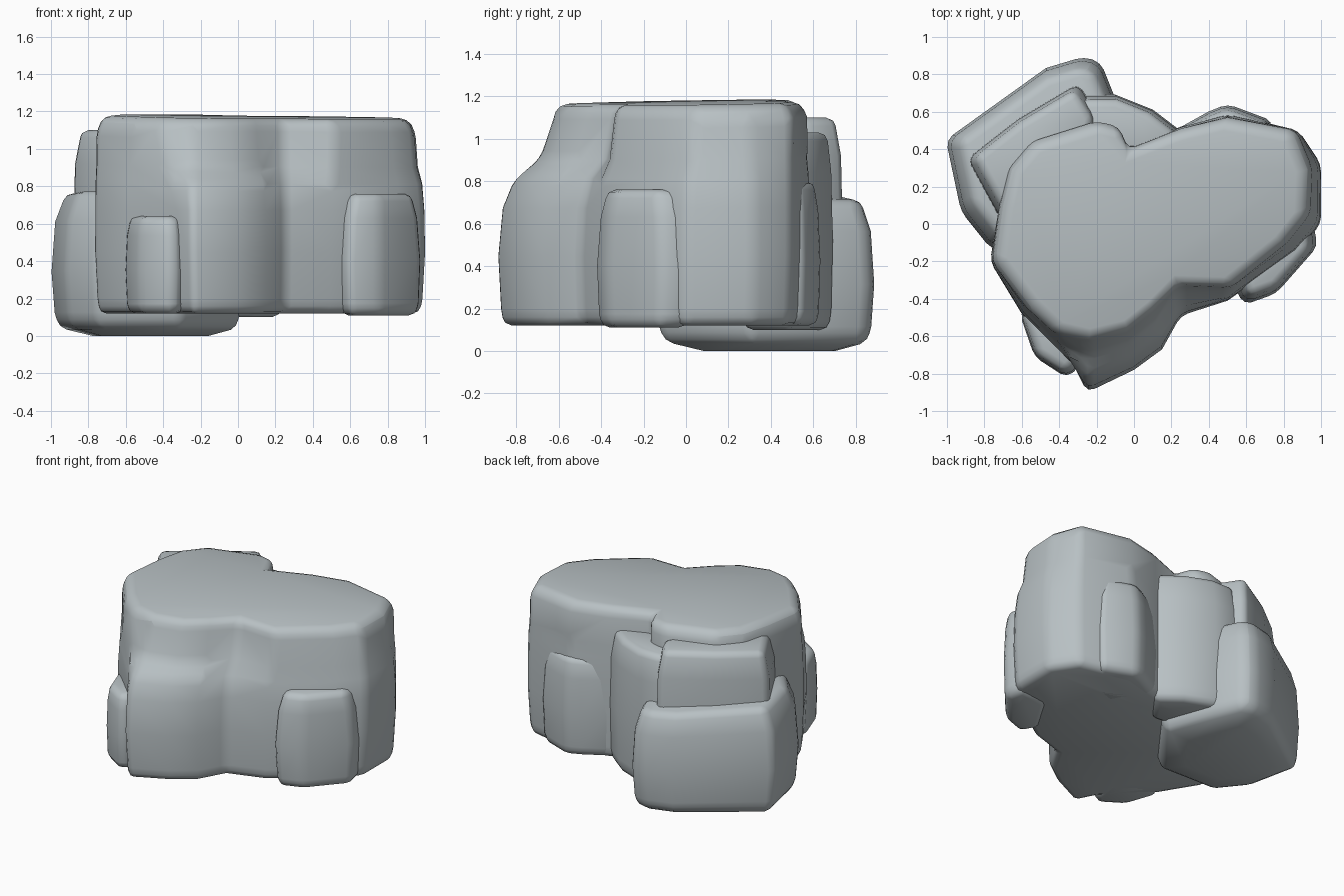
import bpy, bmesh, math

if "Cube" in bpy.data.objects:
    bpy.data.objects.remove(bpy.data.objects["Cube"])

stone = bpy.data.materials.new("blue grey stone")
stone.diffuse_color = (0.48, 0.53, 0.55, 1)
stone.use_nodes = True
stone.node_tree.nodes["Principled BSDF"].inputs["Base Color"].default_value = stone.diffuse_color


def rock(name, low, high, levels, tilt=(0, 0), bevel=0.04):
    """Loft a boulder: each level is (z, blend low->high outline, scale about centre)."""
    n = len(low)
    cx = sum(p[0] for p in low) / n
    cy = sum(p[1] for p in low) / n
    bm = bmesh.new()
    rings = []
    z0, z1 = levels[0][0], levels[-1][0]
    for z, t, s in levels:
        ring = []
        for (ax, ay), (bx, by) in zip(low, high):
            x = cx + (ax + (bx - ax) * t - cx) * s
            y = cy + (ay + (by - ay) * t - cy) * s
            lift = (tilt[0] * (x - cx) + tilt[1] * (y - cy)) * (z - z0) / (z1 - z0)
            ring.append(bm.verts.new((x, y, z + lift)))
        rings.append(ring)
    for a, b in zip(rings, rings[1:]):
        for i in range(n):
            j = (i + 1) % n
            bm.faces.new((a[i], a[j], b[j], b[i]))
    bm.faces.new(rings[0][::-1])
    bm.faces.new(rings[-1])
    bmesh.ops.recalc_face_normals(bm, faces=bm.faces)
    me = bpy.data.meshes.new(name)
    bm.to_mesh(me)
    bm.free()
    me.materials.append(stone)
    ob = bpy.data.objects.new(name, me)
    bpy.context.collection.objects.link(ob)
    bev = ob.modifiers.new("worn edges", 'BEVEL')
    bev.width = bevel
    bev.segments = 2
    bev.limit_method = 'ANGLE'
    bev.angle_limit = math.radians(25)
    for p in me.polygons:
        p.use_smooth = True
    return ob


def block(name, pts, z0, z1, taper=0.9, tilt=(0, 0), bevel=0.04):
    """Simple boulder with rounded shoulders and a slightly narrower foot."""
    h = z1 - z0
    return rock(name, pts, pts, [(z0, 0, 0.9), (z0 + 0.1 * h, 0, 0.97), (z0 + 0.45 * h, 0, 1.01),
                                 (z1 - 0.2 * h, 0, (1 + taper) / 2), (z1, 0, taper - 0.08)], tilt, bevel)


# Main two-lobed boulder with a bulging lower front
low = [(-.03, .41), (.25, .52), (.5, .59), (.88, .5), (1.0, .32), (1.0, 0), (.87, -.15),
       (.5, -.41), (.25, -.49), (.15, -.67), (0, -.78), (-.25, -.9), (-.32, -.76),
       (-.6, -.48), (-.77, -.2), (-.72, .1), (-.68, .3), (-.55, .45), (-.2, .55), (-.08, .52)]
high = [(-.03, .40), (.25, .51), (.5, .57), (.87, .5), (.95, .3), (.94, .05), (.82, -.1),
        (.52, -.34), (.24, -.33), (.1, -.47), (-.04, -.58), (-.25, -.63), (-.42, -.59),
        (-.57, -.45), (-.76, -.2), (-.72, .1), (-.67, .3), (-.55, .44), (-.2, .55), (-.08, .52)]
rock("main_boulder", low, high,
     [(.12, 0, .97), (.2, 0, .985), (.45, 0, 1), (.68, .08, 1), (.82, .3, 1), (.91, .75, 1),
      (1.1, 1, 1), (1.17, 1, .95)], tilt=(-.014, .018))

# Large low boulder at the back left, with a rounded underside
low_pts = [(-1.0, .45), (-.92, .07), (-.76, -.13), (-.3, -.14), (.03, .3), (-.1, .66),
           (-.18, .86), (-.27, .89), (-.47, .83)]
rock("back_left_low_boulder", low_pts, low_pts,
     [(0, 0, .6), (.045, 0, .94), (.12, 0, .98), (.33, 0, 1.01), (.59, 0, .975), (.74, 0, .87)],
     (-.05, -.05), .05)

# Taller slab standing on it
block("back_left_slab", [(-.89, .35), (-.7, .0), (-.3, .1), (-.19, .58), (-.3, .75), (-.62, .56)],
      .2, 1.1, .98)

# Rock filling the notch at the back
block("back_notch_rock", [(-.5, .3), (.1, .25), (.27, .48), (.1, .61), (-.1, .69), (-.3, .69)],
      .1, 1.03, .94)

# Small rocks around the foot
block("back_right_rock", [(.22, .5), (.4, .2), (.7, .3), (.74, .55), (.5, .64), (.4, .6)],
      .12, .8, .9)
block("front_right_rock", [(.52, -.3), (.59, -.43), (.76, -.37), (.98, -.12), (.95, .03), (.7, 0)],
      .11, .76, .87)
block("front_left_rock", [(-.61, -.48), (-.53, -.71), (-.36, -.82), (-.29, -.76), (-.22, -.45), (-.5, -.35)],
      .12, .64, .94)
